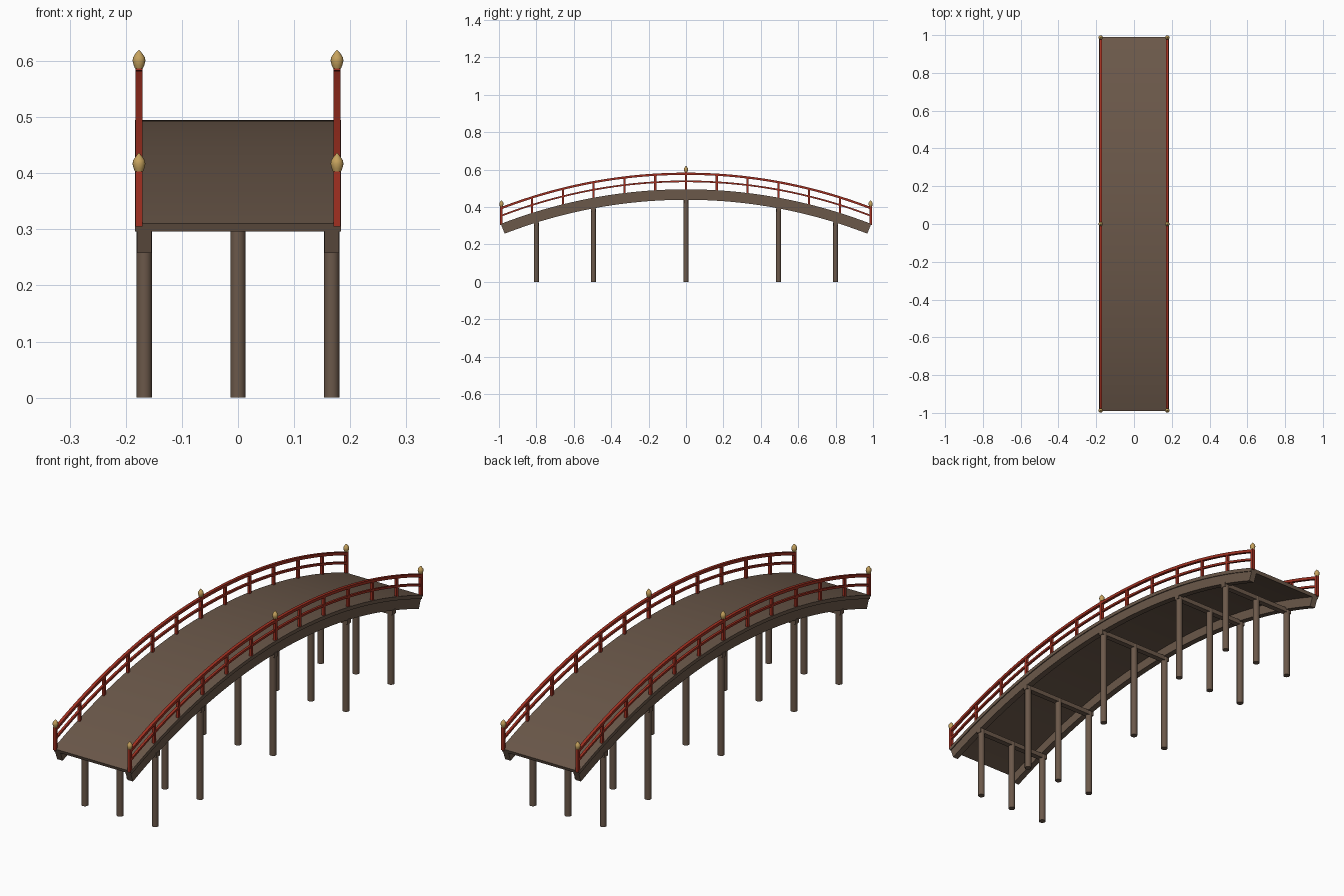
import bpy, bmesh, math

if "Cube" in bpy.data.objects:
    bpy.data.objects.remove(bpy.data.objects["Cube"])

# Main dimensions
CROWN, END_Z, HALF = 0.495, 0.31, 0.99
SAG = CROWN - END_Z
R = (HALF ** 2 + SAG ** 2) / (2 * SAG)
ANG = math.asin(HALF / R)
RAIL_X, POST_W = 0.1765, 0.013


def deck_z(y, drop=0.0):
    """Height of the arc lying `drop` below the deck top, at position y."""
    return CROWN - R + math.sqrt((R - drop) ** 2 - y * y)


def material(name, col):
    m = bpy.data.materials.new(name)
    m.diffuse_color = (*col, 1)
    m.use_nodes = True
    m.node_tree.nodes["Principled BSDF"].inputs["Base Color"].default_value = m.diffuse_color
    return m


WOOD = material("brown_wood", (0.147, 0.098, 0.068))
RED = material("red_lacquer", (0.36, 0.030, 0.015))
GOLD = material("gold", (0.56, 0.36, 0.11))


def finish(name, bm, mat, smooth=True):
    bmesh.ops.recalc_face_normals(bm, faces=bm.faces)
    me = bpy.data.meshes.new(name)
    bm.to_mesh(me)
    bm.free()
    me.materials.append(mat)
    ob = bpy.data.objects.new(name, me)
    bpy.context.collection.objects.link(ob)
    if smooth:
        bpy.ops.object.select_all(action='DESELECT')
        ob.select_set(True)
        bpy.context.view_layer.objects.active = ob
        bpy.ops.object.shade_smooth_by_angle(angle=math.radians(35))
    return ob


def arc_beam(name, x0, x1, low, high, mat, lift=0.0, ang=ANG, n=48):
    """Rectangular section swept along the arc of the bridge."""
    bm = bmesh.new()
    rings = []
    for i in range(n + 1):
        a = -ang + 2 * ang * i / n
        rings.append([bm.verts.new((x, (R + o) * math.sin(a),
                                    CROWN - R + lift + (R + o) * math.cos(a)))
                      for x, o in ((x0, low), (x1, low), (x1, high), (x0, high))])
    for p, q in zip(rings, rings[1:]):
        for k in range(4):
            bm.faces.new((p[k], p[(k + 1) % 4], q[(k + 1) % 4], q[k]))
    bm.faces.new(rings[0])
    bm.faces.new(rings[-1])
    return finish(name, bm, mat)


def box(name, lo, hi, mat):
    bm = bmesh.new()
    bmesh.ops.create_cube(bm, size=1)
    for v in bm.verts:
        v.co = [(a + b) / 2 + c * (b - a) for a, b, c in zip(lo, hi, v.co)]
    return finish(name, bm, mat, False)


def lathe(name, x, y, z, profile, mat, n=16):
    bm = bmesh.new()
    rings = [[bm.verts.new((x + r * math.cos(2 * math.pi * k / n),
                            y + r * math.sin(2 * math.pi * k / n), z + h))
              for k in range(n)] for r, h in profile]
    for p, q in zip(rings, rings[1:]):
        for k in range(n):
            bm.faces.new((p[k], p[(k + 1) % n], q[(k + 1) % n], q[k]))
    bm.faces.new(rings[0])
    bm.faces.new(rings[-1])
    return finish(name, bm, mat)


# Arched deck
arc_beam("deck", -0.184, 0.184, -0.015, 0.0, WOOD)

FINIAL = [(0.007, 0), (0.0095, 0.006), (0.0115, 0.014), (0.0105, 0.02),
          (0.006, 0.027), (0.0008, 0.033)]
RAIL_ANG = math.asin(0.988 / R)

for s, side in ((-1, "left"), (1, "right")):
    # Side beam under the deck edge
    arc_beam(side + "_side_beam", *sorted((s * 0.154, s * 0.180)), -0.056, -0.014, WOOD)
    # Handrail and middle rail
    rx = s * RAIL_X
    arc_beam(side + "_top_rail", rx - 0.0065, rx + 0.0065, 0, 0.012, RED, 0.077, RAIL_ANG)
    arc_beam(side + "_middle_rail", rx - 0.005, rx + 0.005, 0, 0.009, RED, 0.038, RAIL_ANG)
    # Posts, with finials at the ends and the crown
    for i in range(-6, 7):
        y = 0.987 * i / 6
        main = i in (-6, 0, 6)
        w = POST_W / 2 if main else 0.0055
        z = deck_z(y)
        box(side + "_rail_post", (rx - w, y - w, z - 0.006),
            (rx + w, y + w, z + (0.092 if main else 0.082)), RED)
        if main:
            lathe(side + "_finial", rx, y, z + 0.0915, FINIAL, GOLD)

# Pile rows with cross beams
for y in (-0.8, -0.495, 0, 0.495, 0.8):
    top = deck_z(y, 0.056) + 0.004
    box("cross_beam", (-0.182, y - 0.012, top - 0.02), (0.182, y + 0.012, top), WOOD)
    for x in (-0.167, 0, 0.167):
        lathe("pile", x, y, 0, [(0.0138, 0), (0.0138, top - 0.004)], WOOD)
